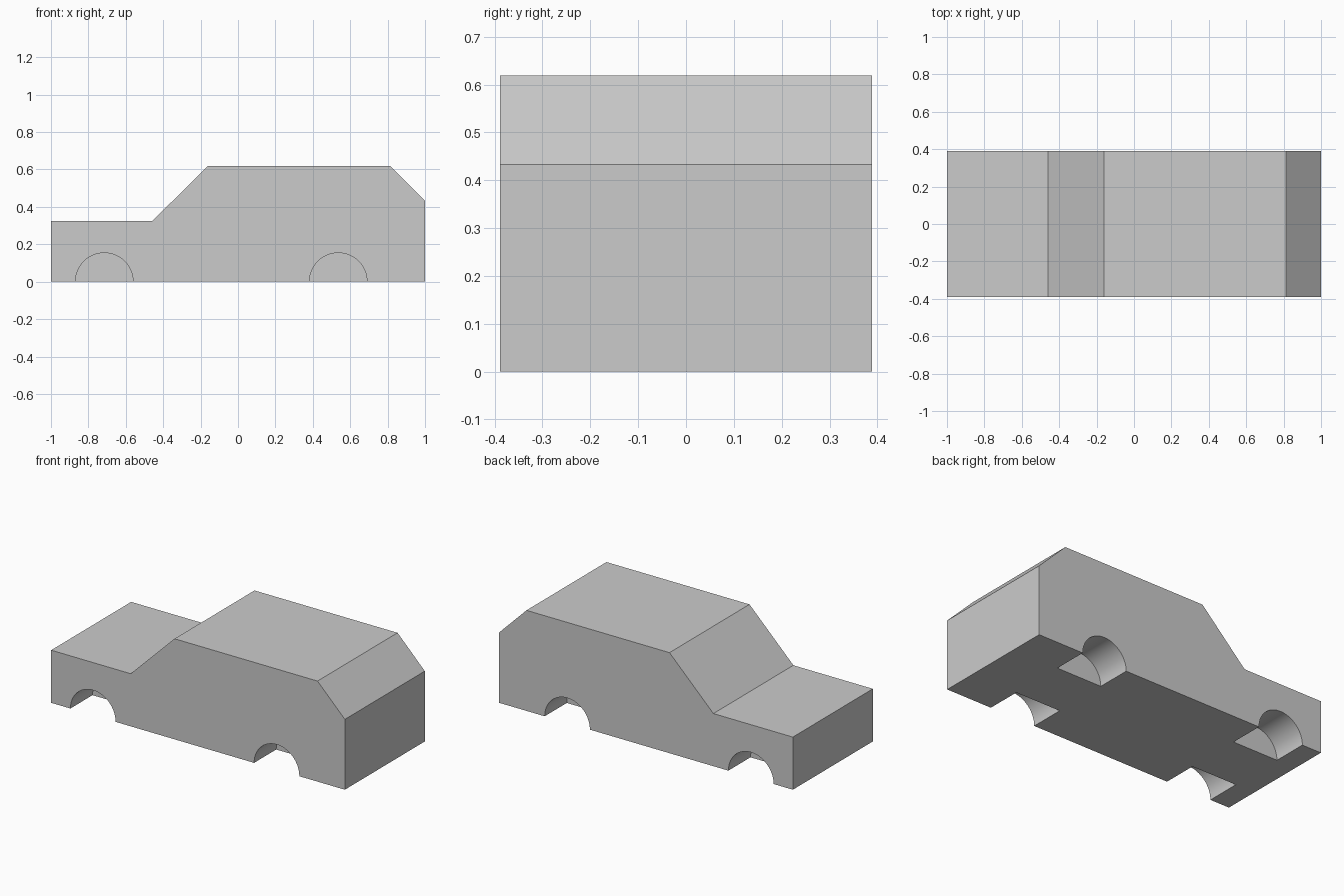
import bpy, bmesh
from math import radians

if "Cube" in bpy.data.objects:
    bpy.data.objects.remove(bpy.data.objects["Cube"])

HALF_WIDTH = 0.389
ARCH_RADIUS, ARCH_DEPTH = 0.154, 0.215
ARCH_X = (-0.715, 0.536)

# Side profile (x, z): bonnet, windscreen, roof, sloped tail
PROFILE = [(-1, 0), (1, 0), (1, 0.433), (0.814, 0.619),
           (-0.16, 0.619), (-0.459, 0.324), (-1, 0.324)]


def car_body():
    bm = bmesh.new()
    face = bm.faces.new([bm.verts.new((x, -HALF_WIDTH, z)) for x, z in PROFILE])
    side = bmesh.ops.extrude_face_region(bm, geom=[face])["geom"]
    bmesh.ops.translate(bm, vec=(0, 2 * HALF_WIDTH, 0),
                        verts=[g for g in side if isinstance(g, bmesh.types.BMVert)])
    bmesh.ops.recalc_face_normals(bm, faces=bm.faces)
    mesh = bpy.data.meshes.new("car_body")
    bm.to_mesh(mesh)
    bm.free()
    obj = bpy.data.objects.new("car_body", mesh)
    bpy.context.collection.objects.link(obj)
    return obj


def cut_wheel_arch(body, x, side):
    # Cylinder overshoots the flank so the opening is clean
    inner, outer = HALF_WIDTH - ARCH_DEPTH, HALF_WIDTH + 0.1
    bpy.ops.mesh.primitive_cylinder_add(
        vertices=64, radius=ARCH_RADIUS, depth=outer - inner,
        location=(x, side * (inner + outer) / 2, 0), rotation=(radians(90), 0, 0))
    cutter = bpy.context.object
    cutter.name = "wheel_arch_cutter"
    cutter.hide_render = True
    mod = body.modifiers.new("wheel_arch", 'BOOLEAN')
    mod.operation, mod.solver, mod.object = 'DIFFERENCE', 'EXACT', cutter
    bpy.context.view_layer.objects.active = body
    bpy.ops.object.modifier_apply(modifier=mod.name)
    bpy.data.objects.remove(cutter)


body = car_body()

# Four blind wheel arches
for x in ARCH_X:
    for side in (-1, 1):
        cut_wheel_arch(body, x, side)

# Smooth arches, crisp body edges
bpy.ops.object.select_all(action='DESELECT')
body.select_set(True)
bpy.context.view_layer.objects.active = body
bpy.ops.object.shade_smooth_by_angle(angle=radians(30))
